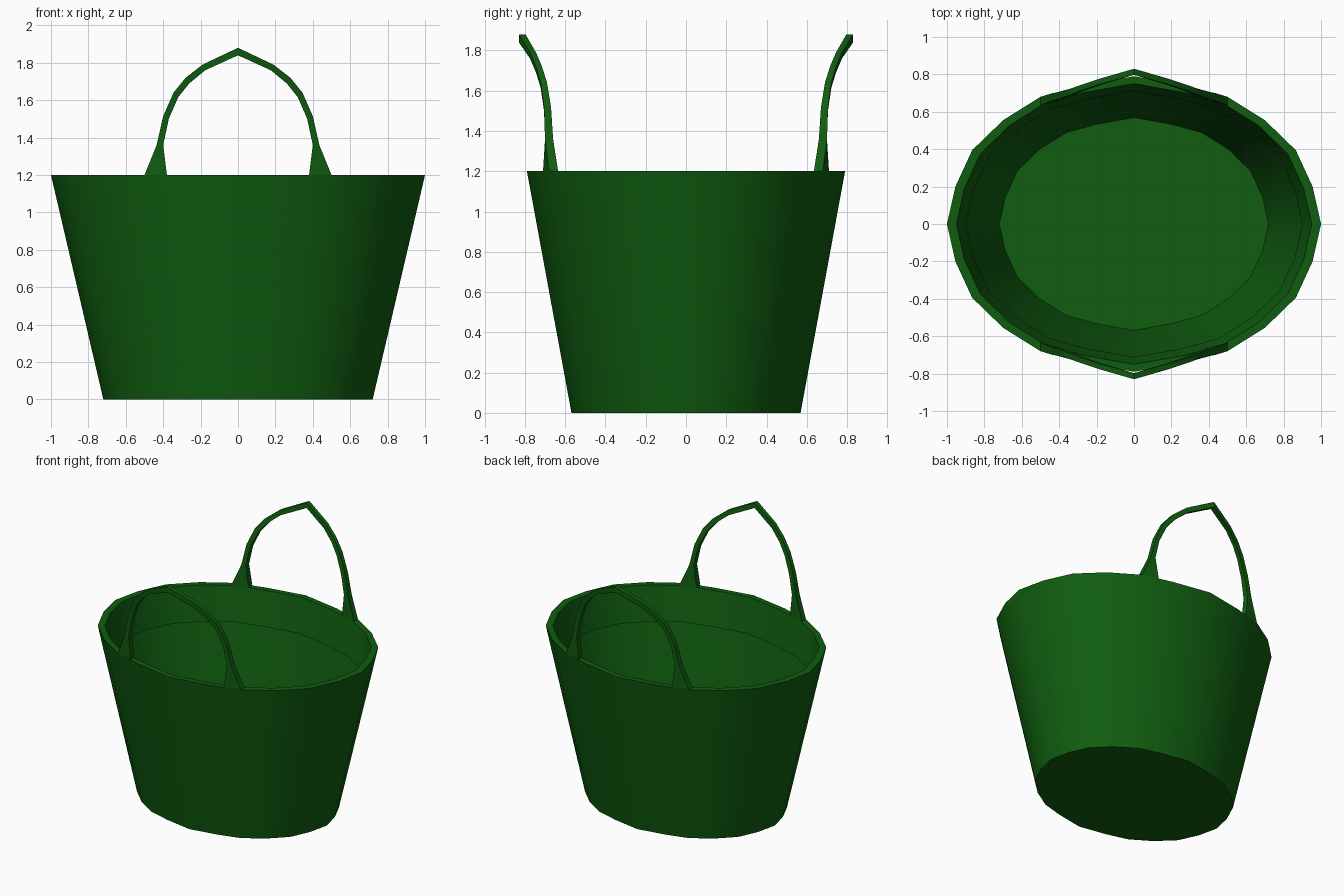
import bpy, bmesh, math

if "Cube" in bpy.data.objects:
    bpy.data.objects.remove(bpy.data.objects["Cube"])

green = bpy.data.materials.new("green_plastic")
green.diffuse_color = (0.005, 0.11, 0.005, 1)
green.use_nodes = True
green.node_tree.nodes["Principled BSDF"].inputs["Base Color"].default_value = green.diffuse_color


def ring(quarter, scale, z):
    """Mirror a quarter outline (x axis to y axis) into a closed ring."""
    half = quarter + [(-x, y) for x, y in reversed(quarter[:-1])]
    full = half + [(x, -y) for x, y in reversed(half[1:-1])]
    return [(x * scale, y * scale, z) for x, y in full]


def loft(name, sections, cap_start=False, cap_end=False):
    """Skin a list of equal-length closed sections."""
    bm = bmesh.new()
    loops = [[bm.verts.new(p) for p in s] for s in sections]
    n = len(loops[0])
    for a, b in zip(loops, loops[1:]):
        for i in range(n):
            j = (i + 1) % n
            bm.faces.new((a[i], a[j], b[j], b[i]))
    if cap_start:
        bm.faces.new(loops[0][::-1])
    if cap_end:
        bm.faces.new(loops[-1])
    mesh = bpy.data.meshes.new(name)
    bm.to_mesh(mesh)
    bm.free()
    mesh.materials.append(green)
    obj = bpy.data.objects.new(name, mesh)
    bpy.context.collection.objects.link(obj)
    bpy.ops.object.select_all(action='DESELECT')
    obj.select_set(True)
    bpy.context.view_layer.objects.active = obj
    bpy.ops.object.shade_smooth_by_angle(angle=math.radians(30))
    return obj


# Oval tub: floor, tapered wall, and a thick rim folded down on the inside
outline = [(1, 0), (0.955, 0.2), (0.865, 0.395), (0.7, 0.555),
           (0.5, 0.68), (0.28, 0.74), (0, 0.79)]
profile = [(0.72, 0), (1, 1.2), (0.95, 1.2), (0.90, 0.95), (0.94, 0.945)]
loft("tub", [ring(outline, s, z) for s, z in profile], cap_start=True)

# Handle stations: outer x, outer z, inner x, inner z, near y, far y
stations = [(0.50, 1.20, 0.38, 1.20, 0.655, 0.70),
            (0.435, 1.36, 0.40, 1.36, 0.66, 0.70),
            (0.40, 1.515, 0.37, 1.50, 0.67, 0.705),
            (0.345, 1.64, 0.32, 1.615, 0.69, 0.722),
            (0.28, 1.72, 0.26, 1.69, 0.715, 0.745),
            (0.19, 1.79, 0.175, 1.76, 0.745, 0.775),
            (0.0, 1.88, 0.0, 1.84, 0.797, 0.83)]


def section(st, sx, sy):
    xo, zo, xi, zi, yn, yf = st
    # feet follow the slant of the rim
    skew = 0.02 if zo < 1.25 else 0.0
    pts = [(xo, yf - skew, zo), (xi, yf + skew / 2, zi),
           (xi, yn + skew / 2, zi), (xo, yn - skew, zo)]
    return [(sx * x, sy * y, z) for x, y, z in pts]


# Two arched handles, front and back
for name, sy in (("front_handle", -1), ("back_handle", 1)):
    path = [section(s, -1, sy) for s in stations]
    path += [section(s, 1, sy) for s in reversed(stations[:-1])]
    handle = loft(name, path)
    bm = bmesh.new()
    bm.from_mesh(handle.data)
    bmesh.ops.recalc_face_normals(bm, faces=bm.faces)
    bm.to_mesh(handle.data)
    bm.free()
